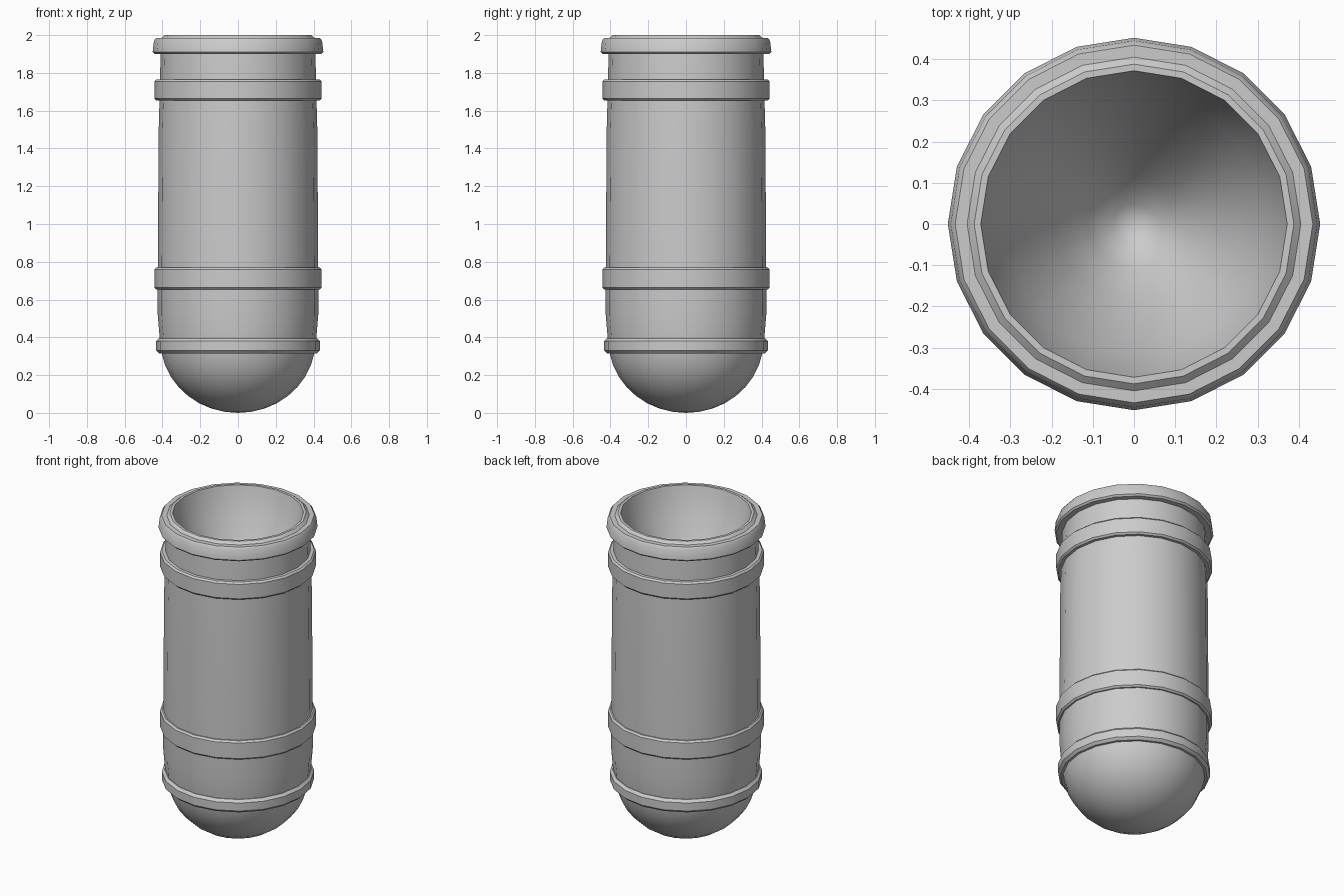
import bpy, math

if "Cube" in bpy.data.objects:
    bpy.data.objects.remove(bpy.data.objects["Cube"])

SIDES = 20


def lathe(name, profile, closed=False):
    """Spin an (r, z) profile about z; r = 0 points become poles."""
    verts, faces, rows = [], [], []
    for r, z in profile:
        if r == 0:
            rows.append([len(verts)] * SIDES)
            verts.append((0, 0, z))
        else:
            rows.append(list(range(len(verts), len(verts) + SIDES)))
            for i in range(SIDES):
                a = 2 * math.pi * i / SIDES
                verts.append((r * math.cos(a), r * math.sin(a), z))
    pairs = list(zip(rows, rows[1:]))
    if closed:
        pairs.append((rows[-1], rows[0]))
    for low, high in pairs:
        for i in range(SIDES):
            j = (i + 1) % SIDES
            quad = [low[i], low[j], high[j], high[i]]
            faces.append(list(dict.fromkeys(quad)))
    mesh = bpy.data.meshes.new(name)
    mesh.from_pydata(verts, [], faces)
    obj = bpy.data.objects.new(name, mesh)
    bpy.context.collection.objects.link(obj)
    bpy.ops.object.select_all(action='DESELECT')
    obj.select_set(True)
    bpy.context.view_layer.objects.active = obj
    bpy.ops.object.shade_smooth_by_angle(angle=math.radians(30))
    return obj


def band(name, z0, z1, r, bevel=0.01, inner=0.40):
    """Raised hoop with bevelled outer edges."""
    return lathe(name, [(inner, z0), (r - bevel, z0), (r, z0 + bevel),
                        (r, z1 - bevel), (r - bevel, z1), (inner, z1)], True)


# rounded bottom, wall, top edge and funnel-like hollow in one shell
dome = [(0.41 * math.sin(math.radians(a)), 0.38 - 0.38 * math.cos(math.radians(a)))
        for a in range(10, 90, 10)]
wall = [(0.415, 0.40), (0.425, 0.52), (0.425, 0.75), (0.42, 1.5), (0.415, 1.68),
        (0.41, 1.90), (0.405, 1.985), (0.388, 2.0), (0.372, 2.0)]
hollow = [(0.355, 1.93), (0.32, 1.83), (0.26, 1.70), (0.19, 1.57),
          (0.11, 1.45), (0.05, 1.39), (0, 1.37)]
lathe("vessel_body", [(0, 0.0)] + dome + wall + hollow)

# hoops around the body
band("bottom_hoop", 0.315, 0.395, 0.433, 0.015)
band("lower_hoop", 0.653, 0.77, 0.443)
band("upper_hoop", 1.655, 1.765, 0.443)

# flared collar at the mouth
lathe("mouth_collar", [(0.40, 1.90), (0.442, 1.90), (0.452, 1.91),
                       (0.445, 1.97), (0.434, 1.985), (0.40, 1.985)], True)
